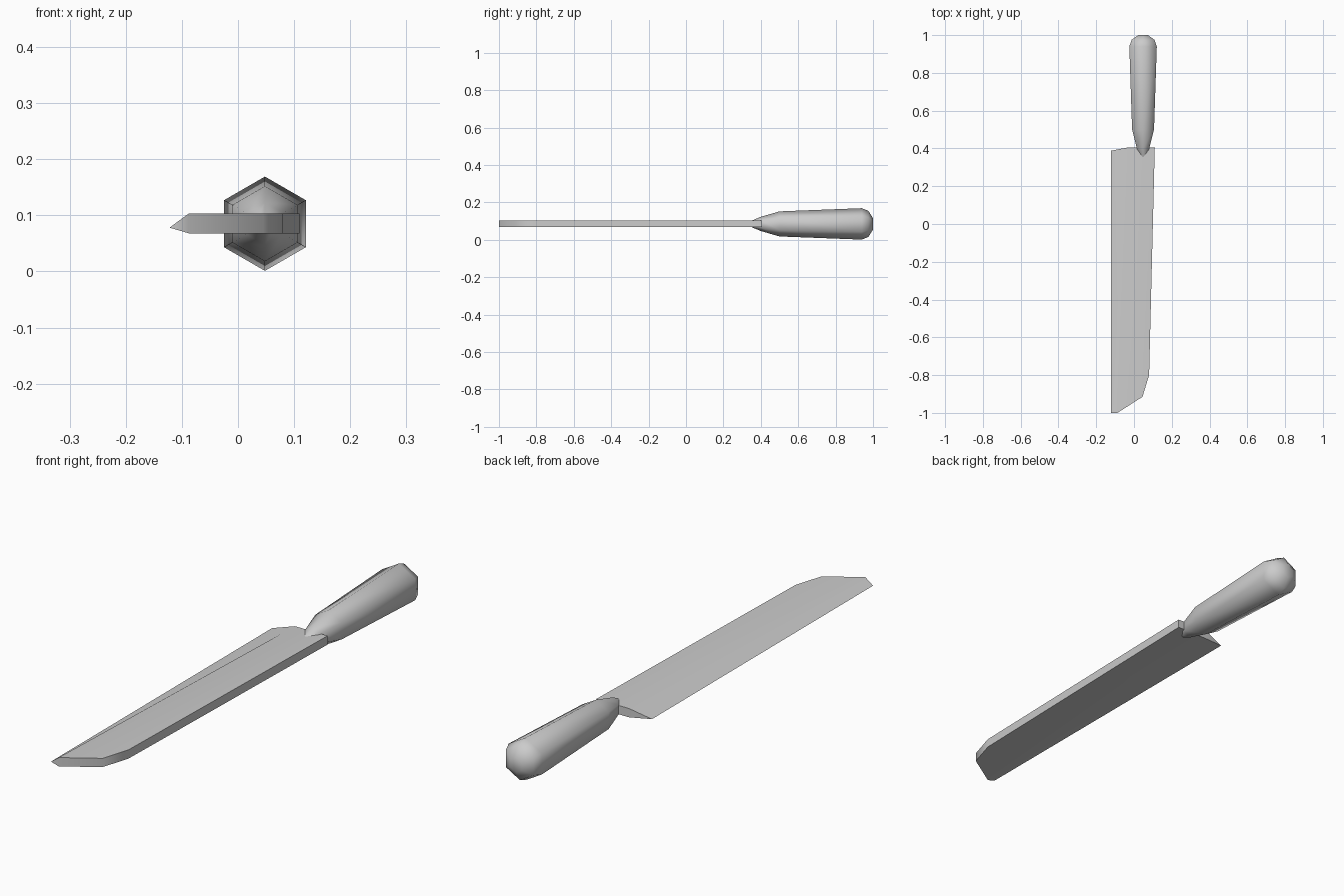
import bpy, bmesh, math

cube = bpy.data.objects.get("Cube")
if cube:
    bpy.data.objects.remove(cube, do_unlink=True)

# Single grey finish
grey = bpy.data.materials.new("plain grey")
grey.use_nodes = True
colour = (0.6, 0.6, 0.6, 1.0)
grey.diffuse_color = colour
grey.node_tree.nodes["Principled BSDF"].inputs["Base Color"].default_value = colour


def finish(name, bm, angle):
    bmesh.ops.recalc_face_normals(bm, faces=bm.faces)
    mesh = bpy.data.meshes.new(name)
    bm.to_mesh(mesh)
    bm.free()
    mesh.materials.append(grey)
    obj = bpy.data.objects.new(name, mesh)
    bpy.context.collection.objects.link(obj)
    bpy.ops.object.select_all(action='DESELECT')
    obj.select_set(True)
    bpy.context.view_layer.objects.active = obj
    bpy.ops.object.shade_smooth_by_angle(angle=math.radians(angle))
    return obj


# Blade: two flat sides joined by a spine, tapering to one cutting edge
outline = [(-0.088, -1.0), (0.045, -0.915), (0.08, -0.8),
           (0.11, 0.405), (-0.033, 0.405)]
bm = bmesh.new()
top = [bm.verts.new((x, y, 0.103)) for x, y in outline]
bottom = [bm.verts.new((x, y, 0.068)) for x, y in outline]
tip = bm.verts.new((-0.122, -1.0, 0.078))
heel = bm.verts.new((-0.122, 0.388, 0.078))
for side in (top, bottom):
    bm.faces.new(side)
    bm.faces.new((side[0], side[-1], tip))
    bm.faces.new((side[-1], heel, tip))
for i in range(len(outline) - 1):
    bm.faces.new((top[i], top[i + 1], bottom[i + 1], bottom[i]))
bm.faces.new((top[0], bottom[0], tip))
bm.faces.new((top[-1], bottom[-1], heel))
blade = finish("blade", bm, 45)
weighted = blade.modifiers.new("Flat sides", 'WEIGHTED_NORMAL')
weighted.keep_sharp = True

# Handle: six-sided rings (y, radius) with a rounded butt
rings = [(0.35, 0.017), (0.4, 0.038), (0.5, 0.067),
         (0.94, 0.084), (0.975, 0.07), (1.0, 0.03)]
SIDES = 6
bm = bmesh.new()
loops = []
for y, r in rings:
    angles = [math.tau * i / SIDES for i in range(SIDES)]
    loops.append([bm.verts.new((0.048 + r * math.sin(a), y, 0.085 + r * math.cos(a)))
                  for a in angles])
for a, b in zip(loops, loops[1:]):
    for i in range(SIDES):
        j = (i + 1) % SIDES
        bm.faces.new((a[i], a[j], b[j], b[i]))
bm.faces.new(loops[0])
bm.faces.new(loops[-1])
finish("handle", bm, 65)
